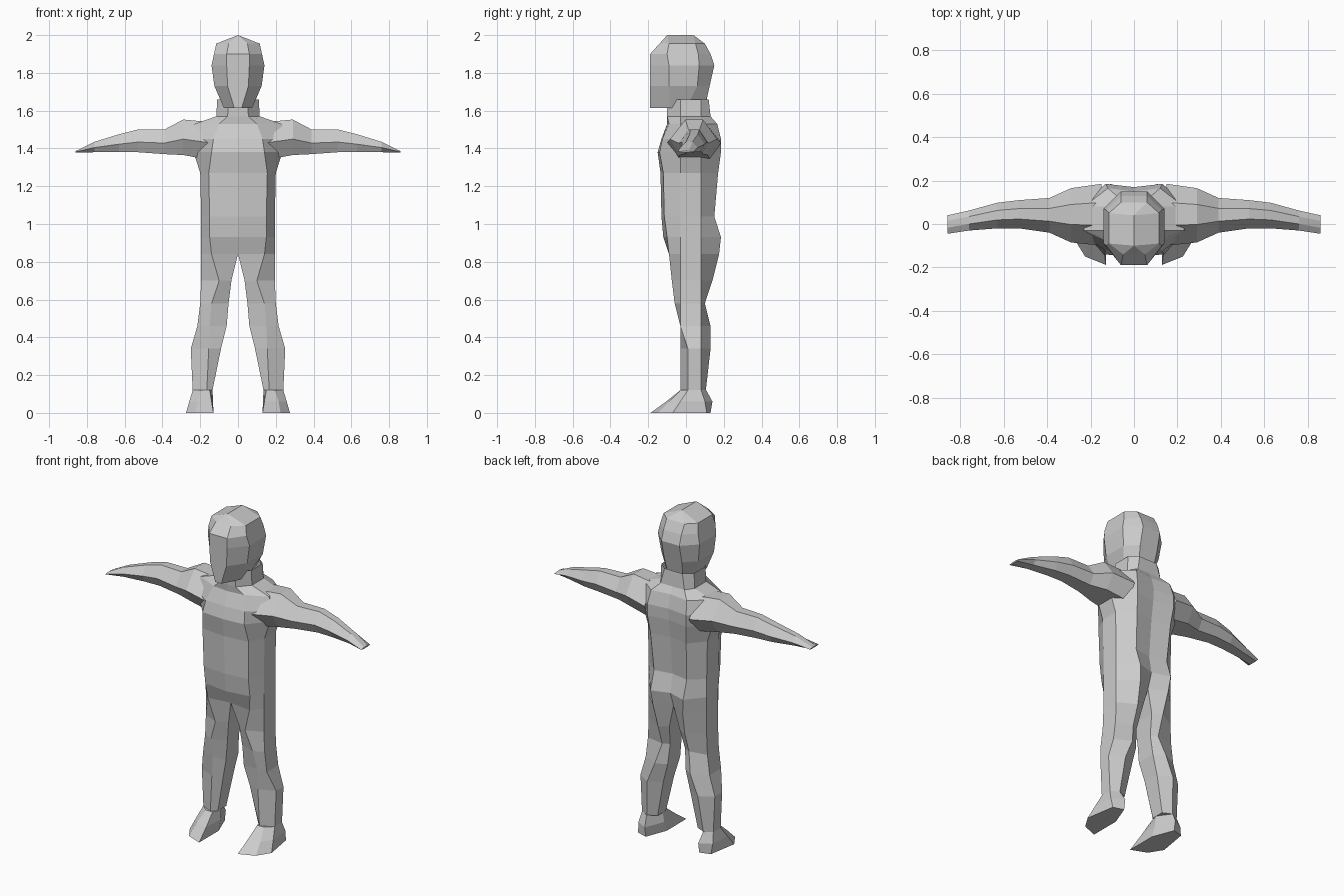
import bpy, bmesh


def loft(name, rings, closed_from=0, cap_start=False, cap_end=False):
    """Skin rows of points on the +x side, then mirror them across x = 0."""
    bm = bmesh.new()
    rows = [[bm.verts.new(p) for p in ring] for ring in rings]
    n = len(rows[0])
    for i, (a, b) in enumerate(zip(rows, rows[1:])):
        for j in range(n if i >= closed_from else n - 1):
            k = (j + 1) % n
            bm.faces.new((a[j], a[k], b[k], b[j]))
    if cap_start:
        bm.faces.new(rows[0])
    if cap_end:
        bm.faces.new(rows[-1])
    bmesh.ops.remove_doubles(bm, verts=bm.verts[:], dist=0.0005)
    bmesh.ops.dissolve_degenerate(bm, edges=bm.edges[:], dist=0.0005)
    geom = bm.verts[:] + bm.edges[:] + bm.faces[:]
    bmesh.ops.mirror(bm, geom=geom, axis='X', merge_dist=0.0005)
    bmesh.ops.remove_doubles(bm, verts=bm.verts[:], dist=0.0005)
    bmesh.ops.recalc_face_normals(bm, faces=bm.faces[:])
    mesh = bpy.data.meshes.new(name)
    bm.to_mesh(mesh)
    bm.free()
    obj = bpy.data.objects.new(name, mesh)
    bpy.context.collection.objects.link(obj)
    return obj


# Neck, torso and legs: z, inner x, centre front y, front x, front y,
# side x, back x, back y, centre back y
body = [
    (1.66, 0, -.10, .05, -.10, .11, .06, .12, .12),
    (1.57, 0, -.10, .055, -.10, .115, .08, .13, .13),
    (1.53, 0, -.10, .10, -.09, .23, .12, .165, .15),
    (1.45, 0, -.13, .13, -.125, .26, .13, .185, .17),
    (1.38, 0, -.15, .14, -.14, .235, .13, .185, .165),
    (1.27, 0, -.135, .155, -.12, .20, .12, .17, .15),
    (1.04, 0, -.13, .15, -.115, .195, .11, .15, .13),
    (.93, 0, -.12, .15, -.10, .195, .11, .185, .15),
    (.84, 0, -.07, .14, -.09, .195, .10, .175, .12),
    (.70, .035, -.04, .10, -.075, .195, .09, .14, .11),
    (.58, .05, -.03, .14, -.06, .20, .09, .10, .08),
    (.46, .06, -.03, .15, -.03, .215, .12, .13, .09),
    (.34, .09, -.015, .155, -.03, .25, .17, .13, .09),
    (.12, .135, 0, .165, -.03, .24, .19, .105, .08),
]
rings = []
for z, ix, f0, fx, fy, sx, bx, by, b0 in body:
    s1 = .01 if z < .4 else -.03
    rings.append([(ix, f0, z), (fx, fy, z), (sx, s1, z),
                  (sx, .08, z), (bx, by, z), (ix, b0, z)])
loft("torso_and_legs", rings, closed_from=8, cap_end=True)

# Arms tapering to flat hands: x, top z, bottom z, front y, back y
arm = [
    (.15, 1.54, 1.34, -.10, .185),
    (.29, 1.553, 1.365, -.085, .165),
    (.39, 1.50, 1.37, -.04, .12),
    (.53, 1.50, 1.38, -.02, .11),
    (.63, 1.475, 1.38, -.02, .098),
    (.76, 1.435, 1.38, -.03, .062),
    (.86, 1.386, 1.378, -.045, .04),
]
rings = []
for x, t, b, f, k in arm:
    w, m = k - f, t * .45 + b * .55
    rings.append([(x, f, m), (x, f + .33 * w, t), (x, k - .3 * w, t),
                  (x, k, m), (x, k - .2 * w, b), (x, f + .2 * w, b)])
loft("arms", rings, cap_start=True, cap_end=True)

# Head with a flat face panel: z, front x, front y, side x,
# side front y, side back y, back x, back y
head = [
    (2.0, 0, -.10, 0, -.10, .04, 0, .04),
    (1.955, .05, -.14, .115, -.09, .05, .06, .10),
    (1.90, .06, -.19, .127, -.10, .065, .06, .13),
    (1.84, .06, -.19, .14, -.09, .07, .06, .15),
    (1.73, .055, -.19, .125, -.09, .06, .06, .125),
    (1.615, .02, -.19, .075, -.09, .0, .05, .10),
]
rings = [[(0, fy, z), (fx, fy, z), (sx, sf, z), (sx, sb, z), (bx, by, z), (0, by, z)]
         for z, fx, fy, sx, sf, sb, bx, by in head]
loft("head", rings, closed_from=99, cap_end=True)

# Wedge feet: ankle outline down to sole outline
ankle = [(.15, -.03), (.195, -.03), (.24, .01), (.24, .08), (.19, .107), (.135, .03)]
heel = [(.14, -.105), (.215, -.09), (.258, -.03), (.25, .10), (.18, .14), (.132, .02)]
sole = [(.13, -.188), (.225, -.15), (.275, -.07), (.245, .11), (.18, .13), (.13, .0)]
loft("feet", [[(x, y, z) for x, y in o] for o, z in
              ((ankle, .12), (heel, .06), (sole, 0))],
     cap_start=True, cap_end=True)
